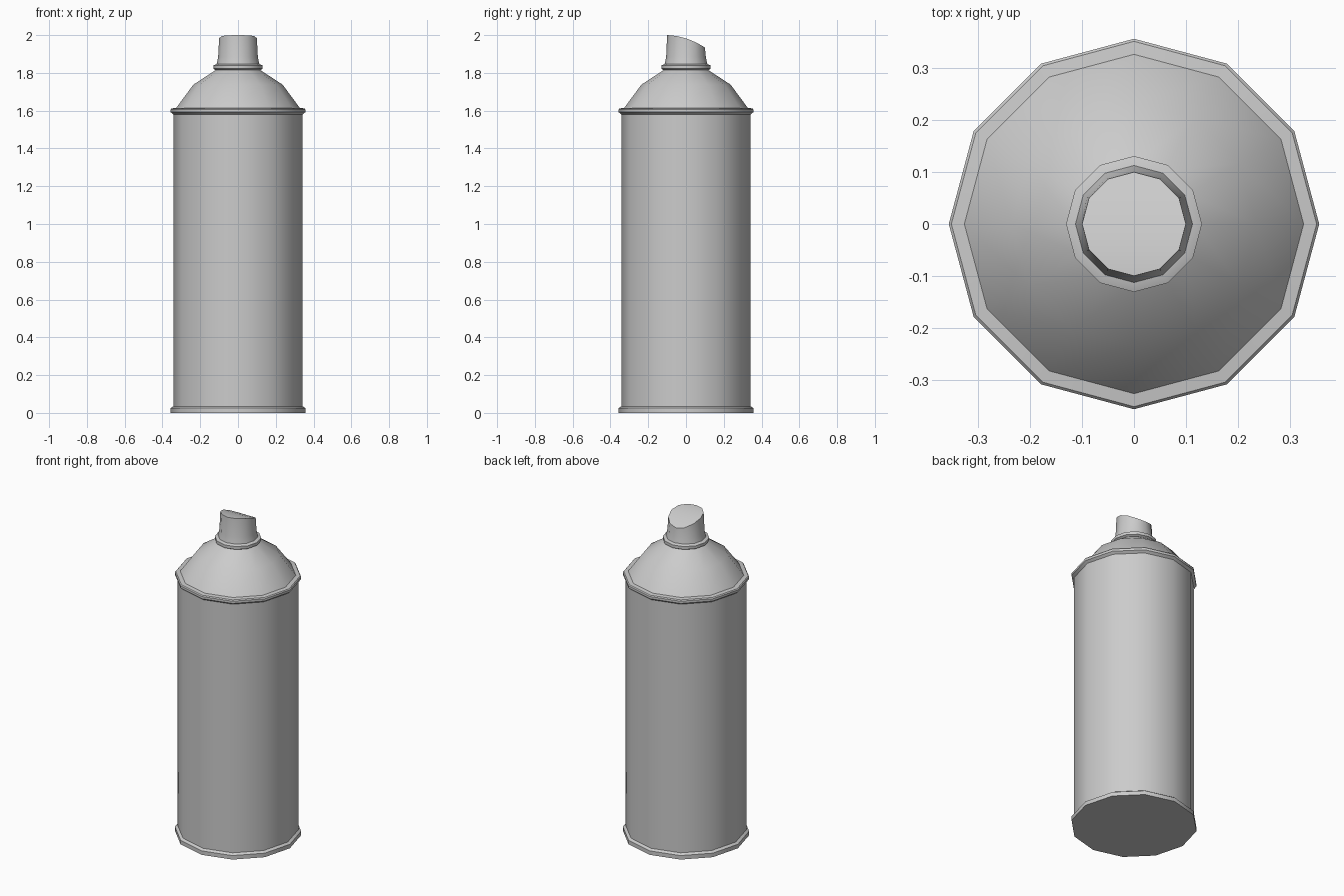
import bpy, bmesh, math

if "Cube" in bpy.data.objects:
    bpy.data.objects.remove(bpy.data.objects["Cube"])

SIDES = 12


def ring(bm, r, zfun):
    verts = []
    for i in range(SIDES):
        a = 2 * math.pi * i / SIDES
        x, y = r * math.cos(a), r * math.sin(a)
        verts.append(bm.verts.new((x, y, zfun(y))))
    return verts


def lathe(name, profile, top=None):
    """Revolve (radius, z) points; top = (radius, height function of y) adds a slanted lip."""
    bm = bmesh.new()
    rings = [ring(bm, r, lambda y, z=z: z) for r, z in profile]
    if top:
        rings.append(ring(bm, *top))
    for lo, hi in zip(rings, rings[1:]):
        for i in range(SIDES):
            j = (i + 1) % SIDES
            bm.faces.new((lo[i], lo[j], hi[j], hi[i]))
    bm.faces.new(rings[0][::-1])
    # Close the end with strips running across x so a curved end stays clean
    t = rings[-1]
    half = SIDES // 2
    for k in range(half):
        # right side index goes from -y (9) up to +y (3); left side mirrors it
        r0, r1 = (9 + k) % SIDES, (10 + k) % SIDES
        l0, l1 = (9 - k) % SIDES, (8 - k) % SIDES
        loop = list(dict.fromkeys((r0, r1, l1, l0)))
        bm.faces.new([t[n] for n in loop])
    bmesh.ops.recalc_face_normals(bm, faces=bm.faces)
    mesh = bpy.data.meshes.new(name)
    bm.to_mesh(mesh)
    bm.free()
    ob = bpy.data.objects.new(name, mesh)
    bpy.context.collection.objects.link(ob)
    bpy.ops.object.select_all(action='DESELECT')
    ob.select_set(True)
    bpy.context.view_layer.objects.active = ob
    bpy.ops.object.shade_smooth_by_angle(angle=math.radians(36))
    return ob


# Can: base rim, straight wall, upper rim, domed shoulder and neck collar
lathe("can_body", [
    (0.357, 0.0), (0.357, 0.025), (0.342, 0.035),
    (0.342, 1.58), (0.357, 1.592), (0.357, 1.606), (0.352, 1.612),
    (0.327, 1.615), (0.236, 1.738), (0.118, 1.815),
    (0.131, 1.822), (0.131, 1.84), (0.113, 1.847),
])

# Spray nozzle: flared foot and a curved top falling towards the back
lathe("spray_nozzle", [(0.113, 1.846), (0.105, 1.885)],
      top=(0.1, lambda y: 1.983 - 0.325 * y - 1.6 * y * y))
